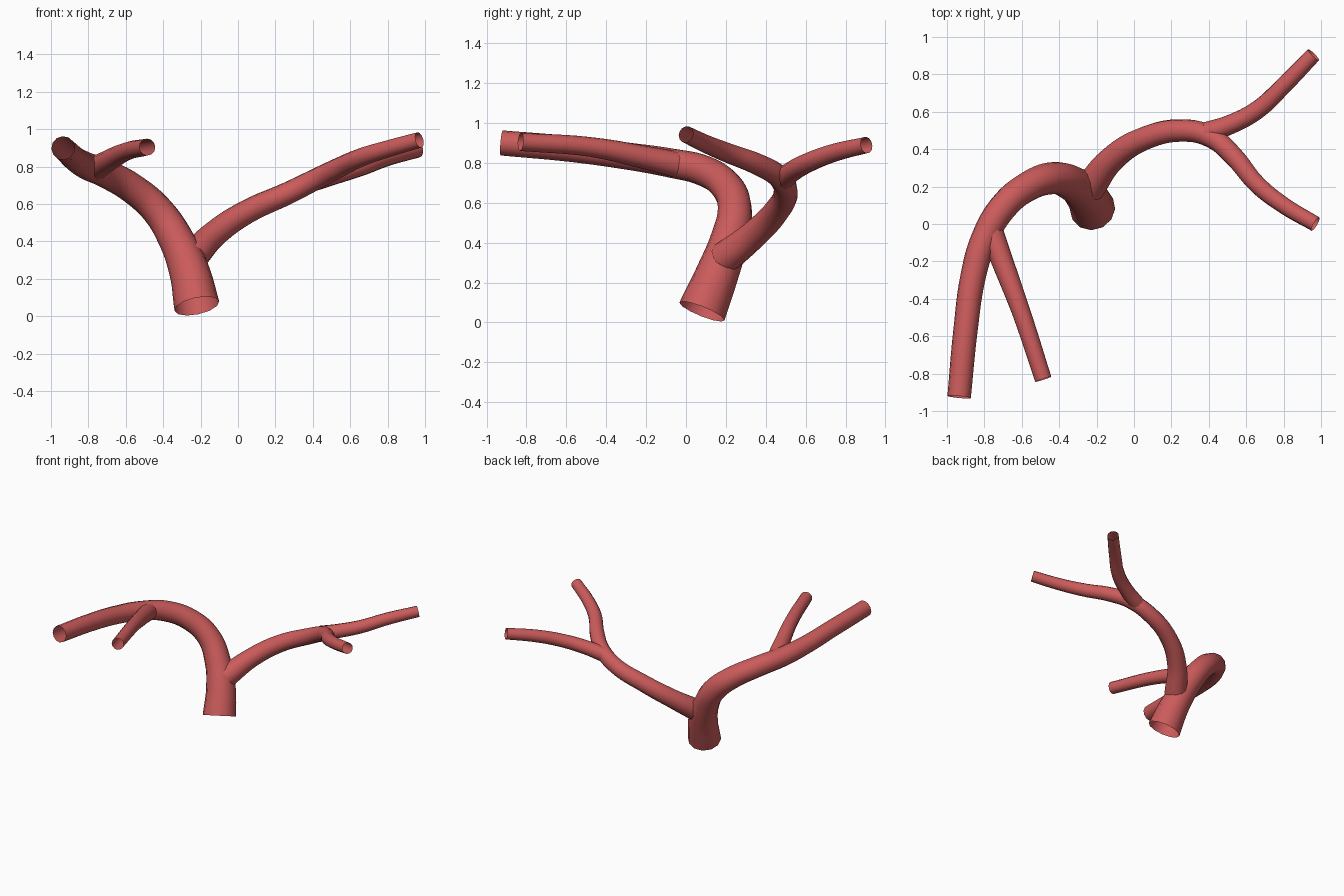
import bpy

red = bpy.data.materials.new("vessel red")
red.diffuse_color = (0.60, 0.105, 0.105, 1)


def tube(name, pts):
    """Open 12-sided tapering tube through (x, y, z, radius) points."""
    cu = bpy.data.curves.new(name, 'CURVE')
    cu.dimensions = '3D'
    cu.bevel_depth = 1.0
    cu.bevel_resolution = 4
    cu.resolution_u = 6
    cu.use_fill_caps = False
    sp = cu.splines.new('BEZIER')
    sp.bezier_points.add(len(pts) - 1)
    for bp, (x, y, z, r) in zip(sp.bezier_points, pts):
        bp.co = (x, y, z)
        bp.radius = r
        bp.handle_left_type = bp.handle_right_type = 'AUTO'
    ob = bpy.data.objects.new(name, cu)
    bpy.context.collection.objects.link(ob)
    cu.materials.append(red)
    bpy.ops.object.select_all(action='DESELECT')
    ob.select_set(True)
    bpy.context.view_layer.objects.active = ob
    bpy.ops.object.convert(target='MESH')
    bpy.ops.object.shade_smooth()


# trunk sweeping up and over to the left front
tube("trunk", [
    (-0.22, 0.08, 0.055, 0.122), (-0.26, 0.155, 0.24, 0.108),
    (-0.33, 0.215, 0.41, 0.095), (-0.43, 0.245, 0.565, 0.086),
    (-0.56, 0.205, 0.68, 0.081), (-0.70, 0.09, 0.76, 0.077),
    (-0.80, -0.08, 0.80, 0.073), (-0.86, -0.28, 0.832, 0.068),
    (-0.90, -0.56, 0.868, 0.065), (-0.935, -0.925, 0.90, 0.063)])

# small left offshoot
tube("left_offshoot", [
    (-0.765, -0.04, 0.79, 0.066), (-0.70, -0.21, 0.828, 0.058),
    (-0.60, -0.48, 0.88, 0.049), (-0.485, -0.83, 0.905, 0.045)])

# right branch, curving on to the right end
tube("right_branch", [
    (-0.24, 0.19, 0.32, 0.083), (-0.12, 0.345, 0.445, 0.070),
    (0.05, 0.455, 0.56, 0.064), (0.27, 0.50, 0.66, 0.060),
    (0.42, 0.46, 0.735, 0.057), (0.53, 0.365, 0.79, 0.054),
    (0.66, 0.21, 0.85, 0.049), (0.80, 0.10, 0.895, 0.045),
    (0.97, 0.0, 0.943, 0.042)])

# rear offshoot of the right branch
tube("rear_offshoot", [
    (0.39, 0.49, 0.72, 0.056), (0.51, 0.53, 0.755, 0.052),
    (0.66, 0.61, 0.80, 0.049), (0.80, 0.74, 0.85, 0.046),
    (0.96, 0.905, 0.89, 0.042)])
